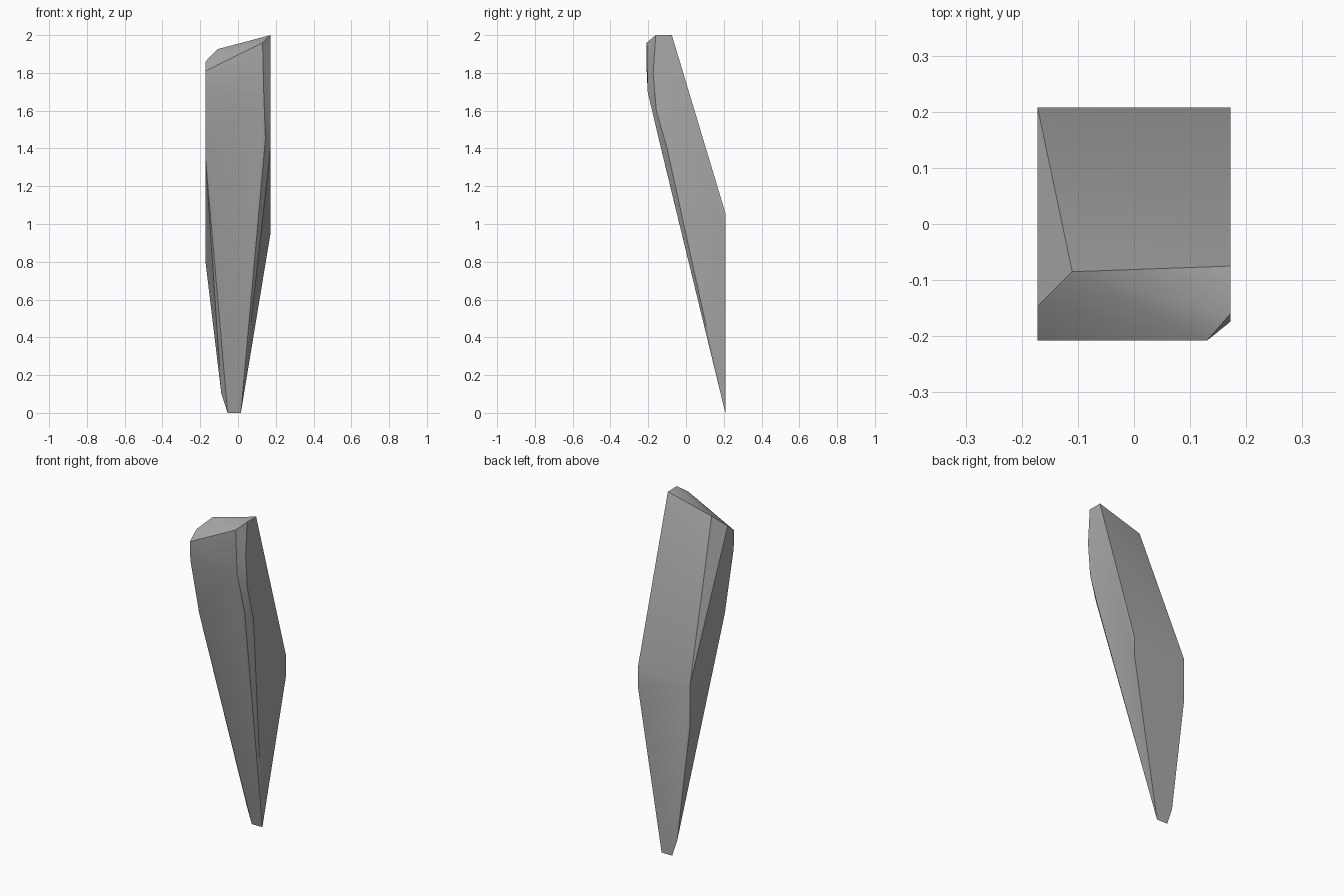
import bpy
import bmesh
import math

cube = bpy.data.objects.get("Cube")
if cube:
    bpy.data.objects.remove(cube, do_unlink=True)

W, B = 0.172, 0.208  # half width and half depth

stone = bpy.data.materials.new("grey_stone")
stone.use_nodes = True
colour = (0.4, 0.4, 0.4, 1)
stone.diffuse_color = colour
stone.node_tree.nodes["Principled BSDF"].inputs["Base Color"].default_value = colour

# Corners of the shard, grouped by the region they bound
tip = [(-0.055, B, 0), (0.015, B, 0), (-0.088, B, 0.1)]
back_edges = [(W, B, 0.95), (W, B, 1.06), (-W, B, 0.8), (-W, B, 1.05)]
front_left_edge = [(-W, -0.12, 1.35), (-W, -0.203, 1.7), (-W, -B, 1.81)]
front_right_chamfer = [
    (0.145, -0.144, 1.45), (0.136, -0.203, 1.7), (0.13, -B, 1.96),
    (W, -0.1, 1.4), (W, -0.157, 1.6), (W, -0.174, 1.8), (W, -0.16, 2),
]
top_back = [(-W, -0.147, 1.86), (-0.11, -0.085, 1.925), (W, -0.075, 2)]

# Wrap the corners in a convex solid and merge flat facets
bm = bmesh.new()
for co in tip + back_edges + front_left_edge + front_right_chamfer + top_back:
    bm.verts.new(co)
bmesh.ops.convex_hull(bm, input=bm.verts[:])
bmesh.ops.dissolve_limit(bm, angle_limit=math.radians(1.5),
                         verts=bm.verts[:], edges=bm.edges[:])
bmesh.ops.recalc_face_normals(bm, faces=bm.faces[:])
mesh = bpy.data.meshes.new("rock_shard")
bm.to_mesh(mesh)
bm.free()
mesh.materials.append(stone)

shard = bpy.data.objects.new("rock_shard", mesh)
bpy.context.collection.objects.link(shard)
bpy.context.view_layer.objects.active = shard
shard.select_set(True)
bpy.ops.object.shade_smooth_by_angle(angle=math.radians(30))
